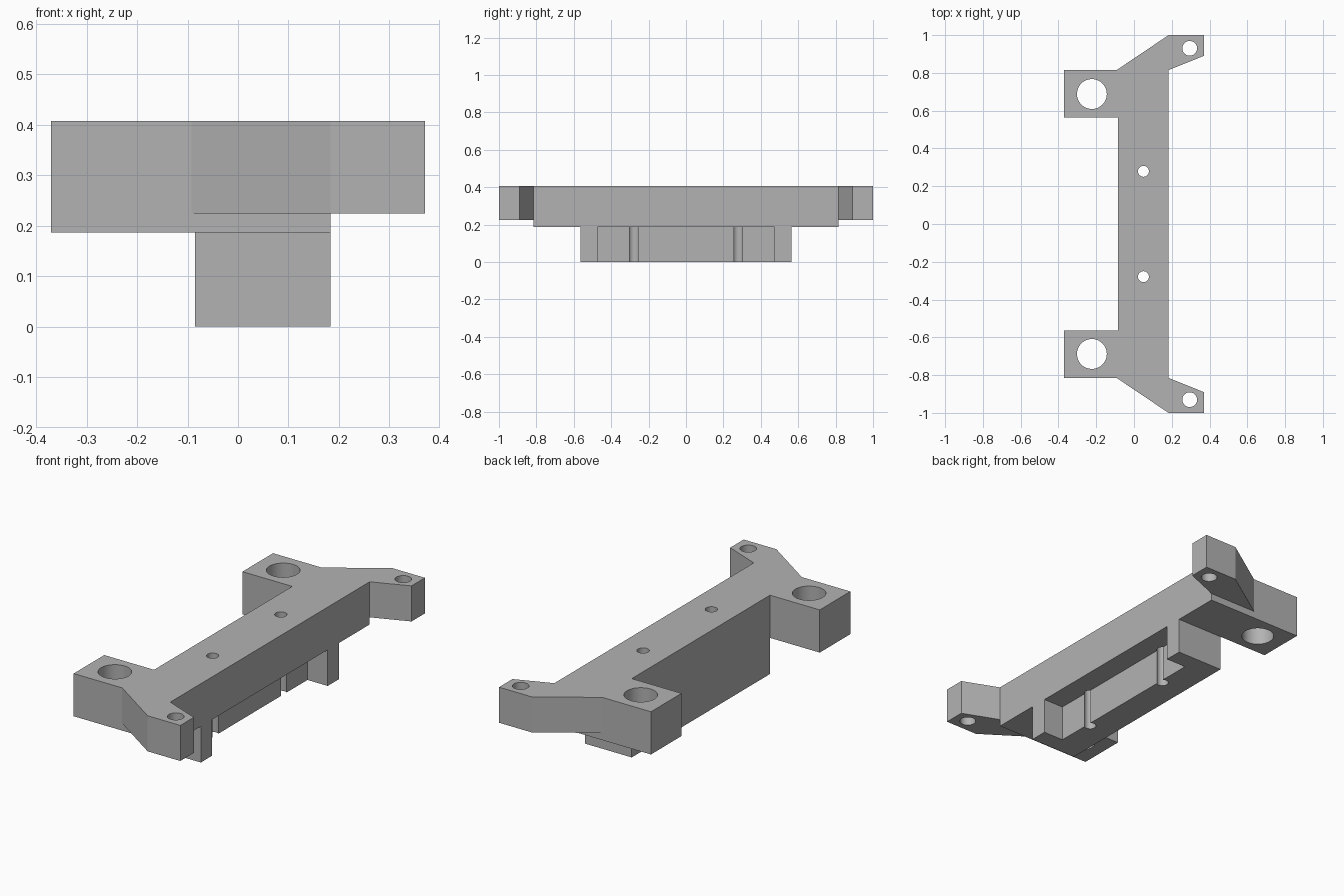
import bpy
import bmesh
import math

cube = bpy.data.objects.get("Cube")
if cube:
    bpy.data.objects.remove(cube, do_unlink=True)

grey = bpy.data.materials.new("plain grey")
grey.use_nodes = True
colour = (0.45, 0.45, 0.45, 1)
grey.diffuse_color = colour
grey.node_tree.nodes["Principled BSDF"].inputs["Base Color"].default_value = colour


def prism(name, outline, bottom, top):
    """Extrude a flat outline upwards into a closed solid."""
    bm = bmesh.new()
    base = bm.faces.new([bm.verts.new((x, y, bottom)) for x, y in outline])
    grown = bmesh.ops.extrude_face_region(bm, geom=[base])["geom"]
    verts = [v for v in grown if isinstance(v, bmesh.types.BMVert)]
    bmesh.ops.translate(bm, verts=verts, vec=(0, 0, top - bottom))
    bmesh.ops.recalc_face_normals(bm, faces=bm.faces)
    mesh = bpy.data.meshes.new(name)
    bm.to_mesh(mesh)
    bm.free()
    mesh.materials.append(grey)
    ob = bpy.data.objects.new(name, mesh)
    bpy.context.collection.objects.link(ob)
    return ob


def circle(x, y, r, n=48):
    return [(x + r * math.cos(math.tau * i / n), y + r * math.sin(math.tau * i / n))
            for i in range(n)]


def rect(x1, x2, y1, y2):
    return [(x1, y1), (x2, y1), (x2, y2), (x1, y2)]


def combine(target, other, operation):
    """Apply a boolean and discard its operand."""
    mod = target.modifiers.new("combine", 'BOOLEAN')
    mod.operation = operation
    mod.solver = 'EXACT'
    mod.object = other
    bpy.context.view_layer.objects.active = target
    bpy.ops.object.modifier_apply(modifier=mod.name)
    bpy.data.objects.remove(other, do_unlink=True)


def mirrored(half):
    """Close a half outline by reflecting it across the x axis."""
    return half + [(x, -y) for x, y in reversed(half)]


BACK, FRONT, EDGE = -0.085, 0.183, 0.37
TOP, WING_Z, PLATE_Z = 0.408, 0.224, 0.187

# Upper plate with square lugs and angled wings
bracket = prism("mounting_bracket", mirrored([
    (BACK, 0.565), (-EDGE, 0.565), (-EDGE, 0.815), (-0.092, 0.815),
    (FRONT, 1), (EDGE, 1), (EDGE, 0.89), (FRONT, 0.815)]), WING_Z, TOP)

# Thicker layer under the bar and lugs only
combine(bracket, prism("plate_layer", mirrored([
    (BACK, 0.565), (-EDGE, 0.565), (-EDGE, 0.815), (FRONT, 0.815)]),
    PLATE_Z, WING_Z), 'UNION')

# Lower block, recessed along its outer side
combine(bracket, prism("lower_block", mirrored([
    (BACK, 0.565), (FRONT, 0.565), (FRONT, 0.472), (0.067, 0.472)]),
    0, PLATE_Z), 'UNION')

# Lug, wing and bar holes
for side in (-1, 1):
    for x, y, r in ((-0.223, 0.688, 0.079), (0.295, 0.93, 0.039), (0.05, 0.279, 0.029)):
        combine(bracket, prism("hole_cutter", circle(x, side * y, r), -0.1, TOP + 0.1),
                'DIFFERENCE')

bpy.ops.object.select_all(action='DESELECT')
bracket.select_set(True)
bpy.context.view_layer.objects.active = bracket
bpy.ops.object.shade_smooth_by_angle(angle=math.radians(20))
